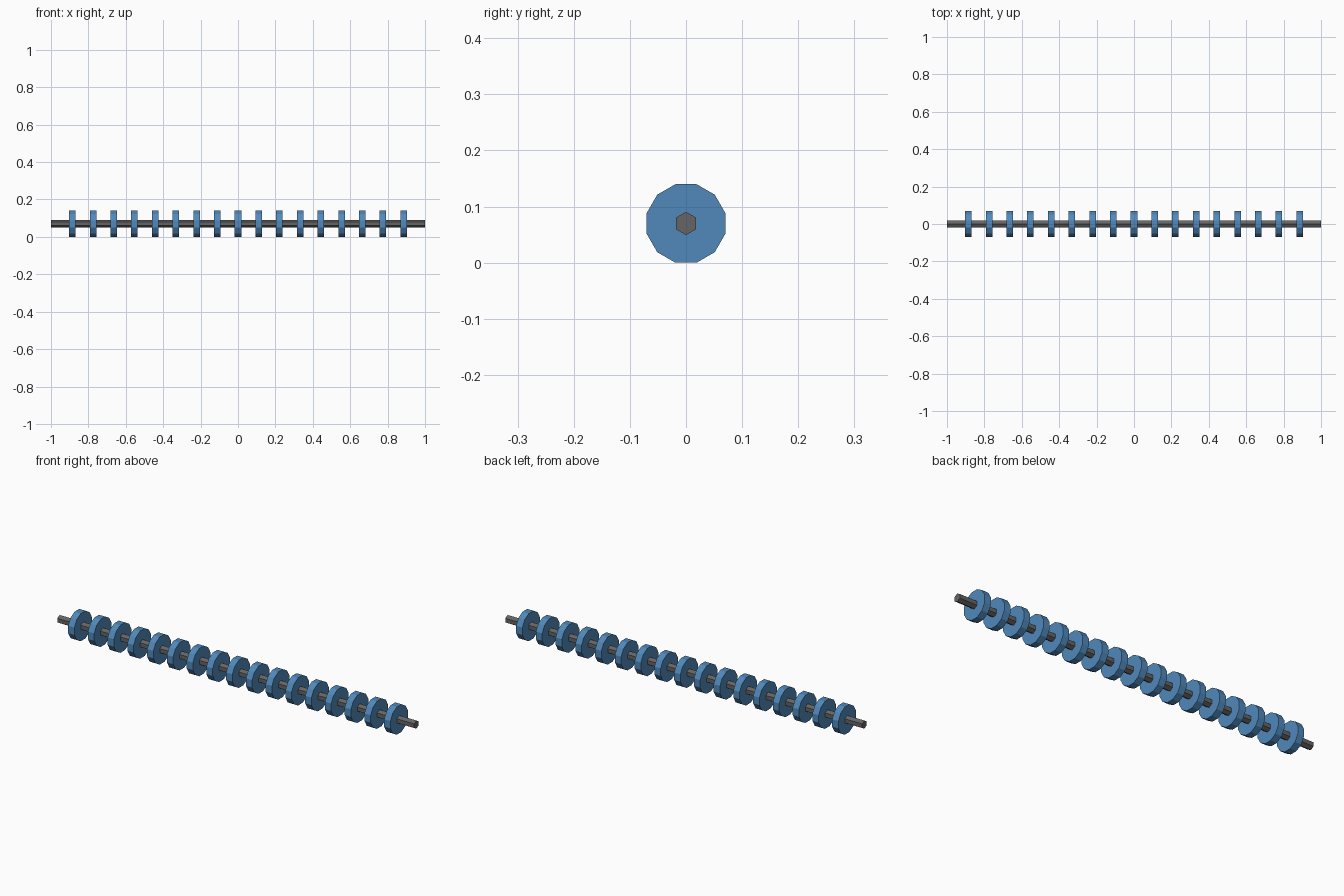
import bpy, bmesh
from math import sin, cos, pi

if "Cube" in bpy.data.objects:
    bpy.data.objects.remove(bpy.data.objects["Cube"])

AXIS_Z = 0.07


def material(name, rgb):
    m = bpy.data.materials.new(name)
    m.diffuse_color = (*rgb, 1)
    m.use_nodes = True
    m.node_tree.nodes["Principled BSDF"].inputs["Base Color"].default_value = m.diffuse_color
    return m


def prism(name, sides, radius, length, x, start, mat):
    """Flat-sided prism along x; start is the angle of the first corner from +z."""
    bm = bmesh.new()
    ring = [bm.verts.new((-length / 2,
                          radius * sin(start + 2 * pi * i / sides),
                          radius * cos(start + 2 * pi * i / sides)))
            for i in range(sides)]
    cap = bm.faces.new(ring)
    ext = bmesh.ops.extrude_face_region(bm, geom=[cap], use_keep_orig=True)
    new = [v for v in ext["geom"] if isinstance(v, bmesh.types.BMVert)]
    bmesh.ops.translate(bm, verts=new, vec=(length, 0, 0))
    bmesh.ops.recalc_face_normals(bm, faces=bm.faces)
    mesh = bpy.data.meshes.new(name)
    bm.to_mesh(mesh)
    bm.free()
    mesh.materials.append(mat)
    ob = bpy.data.objects.new(name, mesh)
    ob.location = (x, 0, AXIS_Z)
    bpy.context.collection.objects.link(ob)
    return ob


blue = material("roller_blue", (0.08, 0.25, 0.5))
steel = material("shaft_grey", (0.13, 0.13, 0.13))

# Hexagonal shaft, corner up
prism("shaft", 6, 0.0207, 2.0, 0, 0, steel)

# Row of twelve-sided wheels, flat side down
COUNT, PITCH = 17, 0.1107
for i in range(COUNT):
    prism(f"wheel_{i + 1:02d}", 12, AXIS_Z / cos(pi / 12), 0.035,
          (i - (COUNT - 1) / 2) * PITCH, pi / 12, blue)
